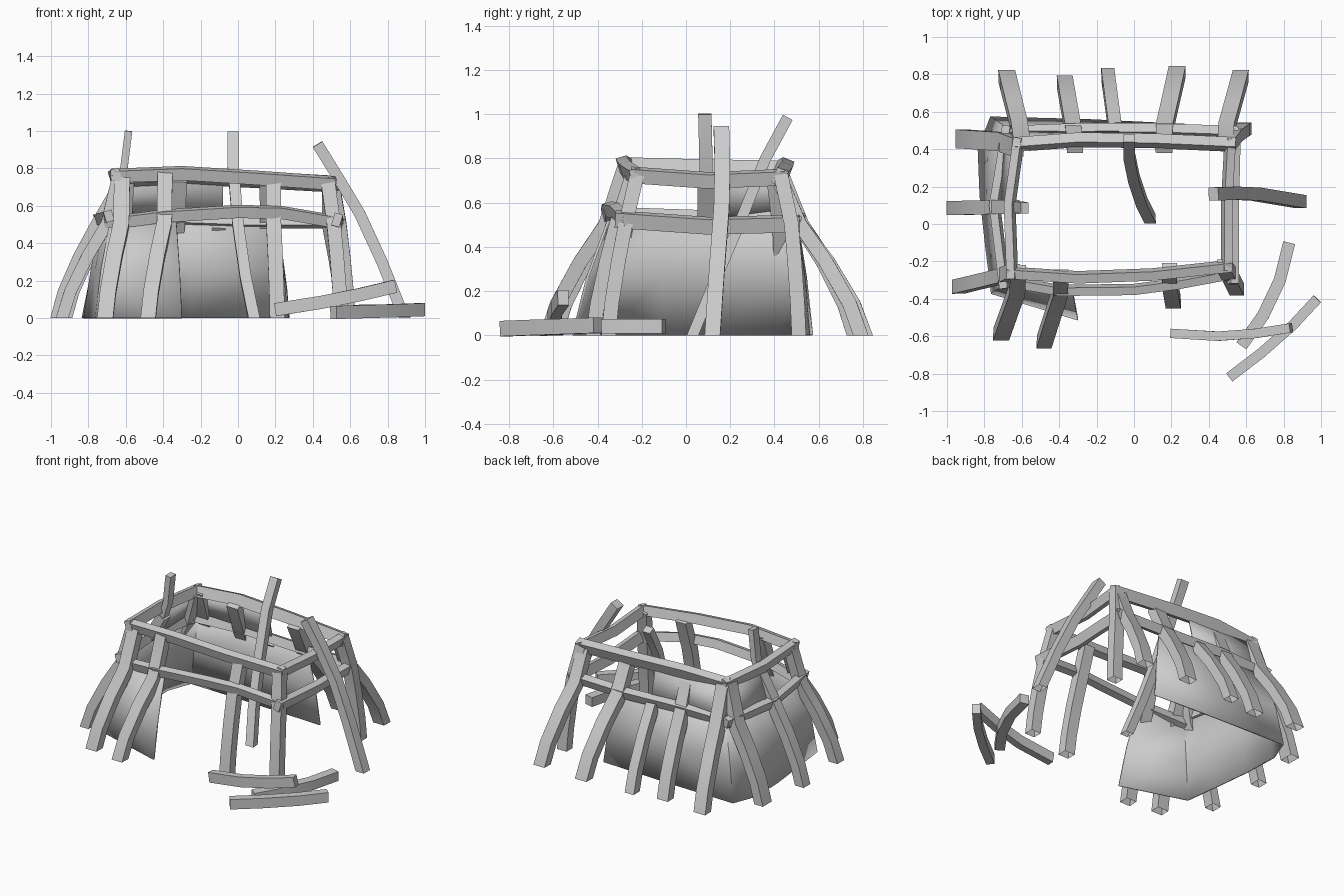
import bpy, bmesh
from mathutils import Vector

if "Cube" in bpy.data.objects:
    bpy.data.objects.remove(bpy.data.objects["Cube"])

GREY = (0.6, 0.6, 0.6, 1)
mat = bpy.data.materials.new("weathered grey")
mat.use_nodes = True
mat.diffuse_color = GREY
mat.node_tree.nodes["Principled BSDF"].inputs["Base Color"].default_value = GREY


def finish(name, bm):
    """Turn a bmesh into a named object with the shared material."""
    bmesh.ops.recalc_face_normals(bm, faces=bm.faces)
    mesh = bpy.data.meshes.new(name)
    bm.to_mesh(mesh)
    bm.free()
    mesh.materials.append(mat)
    ob = bpy.data.objects.new(name, mesh)
    bpy.context.collection.objects.link(ob)
    bpy.context.view_layer.objects.active = ob
    ob.select_set(True)
    bpy.ops.object.shade_smooth_by_angle(angle=0.6)
    ob.select_set(False)
    return ob


def beam(name, path, width, depth, side):
    """Sweep a rectangle along a path; width runs along the side direction."""
    pts = [Vector(p) for p in path]
    bm = bmesh.new()
    rings = []
    for i, p in enumerate(pts):
        t = (pts[min(i + 1, len(pts) - 1)] - pts[max(i - 1, 0)]).normalized()
        s = Vector(side)
        s = (s - t * s.dot(t)).normalized()
        n = t.cross(s)
        ring = []
        for a, b in ((-1, -1), (1, -1), (1, 1), (-1, 1)):
            v = p + s * a * width / 2 + n * b * depth / 2
            if p.z == 0:                      # cut feet level with the ground
                v -= t * (v.z / t.z)
            ring.append(bm.verts.new(v))
        rings.append(ring)
    for r, q in zip(rings, rings[1:]):
        for k in range(4):
            bm.faces.new((r[k], r[(k + 1) % 4], q[(k + 1) % 4], q[k]))
    for p, ring in ((pts[0], rings[0]), (pts[-1], rings[-1])):
        if p.z > 0:                           # feet on the ground stay open
            bm.faces.new(ring)
    return finish(name, bm)


def post(name, foot, knee, width, side, head=None, depth=0.065):
    """Bowed post from the ground to the lower rail, optionally to the upper."""
    foot, knee = Vector(foot), Vector(knee)
    path = []
    for z, f in ((0, 1), (0.14, 0.83), (0.33, 0.46), (0.5, 0.05)):
        xy = knee.lerp(foot, f)
        path.append((xy.x, xy.y, z))
    if head:
        path.append(head)
    return beam(name, path, width, depth, side)


def wall(name, levels):
    """Thin curved sheet lofted through outlines given as (z, points)."""
    bm = bmesh.new()
    rows = [[bm.verts.new((x, y, z)) for x, y in pts] for z, pts in levels]
    for r, q in zip(rows, rows[1:]):
        for k in range(len(r) - 1):
            bm.faces.new((r[k], r[k + 1], q[k + 1], q[k]))
    ob = finish(name, bm)
    mod = ob.modifiers.new("thickness", 'SOLIDIFY')
    mod.thickness = 0.012
    mod.offset = 0


X, Y, Z = (1, 0, 0), (0, 1, 0), (0, 0, 1)
# Rails tip outward at the top
TIP_FRONT, TIP_BACK, TIP_LEFT, TIP_RIGHT = (0, -.3, 1), (0, .4, 1), (.3, 0, 1), (-.3, 0, 1)

# Upper ring of rails
beam("upper_front_rail", [(-.68, -.26, .76), (-.3, -.285, .775), (.1, -.27, .75), (.52, -.225, .72)], .065, .05, TIP_FRONT)
beam("upper_back_rail", [(-.635, .425, .745), (-.3, .45, .76), (.1, .445, .74), (.54, .425, .715)], .075, .055, TIP_BACK)
beam("upper_left_rail", [(.495, -.25, .725), (.495, .1, .7), (.515, .46, .715)], .065, .045, TIP_LEFT)
beam("upper_right_rail", [(-.65, -.295, .765), (-.665, .1, .755), (-.615, .46, .75)], .07, .045, TIP_RIGHT)

# Lower ring of rails
beam("lower_front_rail", [(-.71, -.3, .505), (-.4, -.355, .545), (0, -.35, .57), (.23, -.32, .565), (.55, -.26, .51)], .06, .045, TIP_FRONT)
beam("lower_back_rail", [(-.695, .49, .52), (-.3, .505, .53), (.1, .505, .515), (.555, .49, .515)], .06, .05, TIP_BACK)
beam("lower_left_rail", [(.53, -.32, .525), (.53, .1, .495), (.54, .515, .505)], .07, .045, TIP_LEFT)
beam("lower_right_rail", [(-.69, -.345, .545), (-.745, .1, .53), (-.675, .525, .525)], .06, .045, TIP_RIGHT)

# Back posts
post("back_post_1", (-.68, .79), (-.61, .51), .09, X, (-.6, .42, .76))
post("back_post_2", (-.37, .76), (-.325, .5), .085, X, (-.315, .41, .74))
post("back_post_3", (-.14, .8), (-.1, .5), .07, X)
post("back_post_4", (.23, .81), (.16, .5), .09, X, (.16, .41, .72))
post("back_post_5", (.57, .79), (.49, .5), .085, X, (.49, .42, .72))

# Posts of the closed end
post("end_post_back", (-.92, .455), (-.69, .44), .1, Y, (-.62, .41, .75))
post("end_post_middle", (-.97, .085), (-.745, .09), .075, Y, (-.64, .09, .7))
post("end_post_front", (-.94, -.335), (-.69, -.275), .075, Y, (-.64, -.25, .76))
beam("end_post_tip", [(-.66, .09, .64), (-.61, .09, .8), (-.585, .085, 1.0)], .06, .04, Y)

# Front posts
post("front_post_1", (-.71, -.59), (-.62, -.34), .085, X, (-.62, -.25, .76))
post("front_post_2", (-.48, -.63), (-.39, -.35), .08, X, (-.39, -.275, .77))
post("front_post_3", (.21, -.42), (.19, -.31), .08, X, (.19, -.24, .73))
post("front_corner_post", (.55, -.35), (.51, -.27), .075, X, (.48, -.22, .73))
post("back_corner_post", (.59, .51), (.54, .475), .075, X, (.505, .43, .72))

# Sheet walls around the closed end
foot_line = [(-.3, -.51), (-.76, -.37), (-.79, -.12), (-.82, .15), (-.83, .4), (-.765, .57), (-.25, .555), (.27, .53)]
knee_line = [(-.33, -.35), (-.68, -.31), (-.71, -.1), (-.725, .15), (-.7, .42), (-.66, .5), (-.25, .5), (.2, .49)]
mid_line = [(.4 * a + .6 * c, .4 * b + .6 * d) for (a, b), (c, d) in zip(knee_line, foot_line)]
wall("lower_wall", [(0, foot_line), (.26, mid_line), (.52, knee_line)])
wall("upper_wall", [(.52, [(-.73, .07), (-.7, .45), (-.66, .5), (-.08, .5)]),
                    (.73, [(-.66, .07), (-.63, .42), (-.6, .45), (-.08, .45)])])

# Loose planks leaning on the frame
beam("leaning_plank_side", [(.425, .16, .93), (.53, .165, .76), (.65, .16, .56), (.77, .14, .3), (.89, .12, 0)], .07, .06, Y)
beam("leaning_plank_inside", [(-.025, .46, .985), (-.025, .36, .8), (.0, .24, .5), (.04, .12, .22), (.085, .03, 0)], .06, .05, X)

# Fallen planks on the ground
beam("fallen_plank_1", [(.2, -.585, .045), (.45, -.6, .085), (.65, -.585, .125), (.84, -.555, .17)], .07, .05, Z)
beam("fallen_plank_2", [(.51, -.82, .03), (.68, -.69, .035), (.85, -.54, .04), (.98, -.4, .045)], .07, .055, Z)
beam("fallen_plank_3", [(.83, -.1, .04), (.78, -.3, .04), (.69, -.49, .04), (.575, -.65, .03)], .065, .065, Z)
